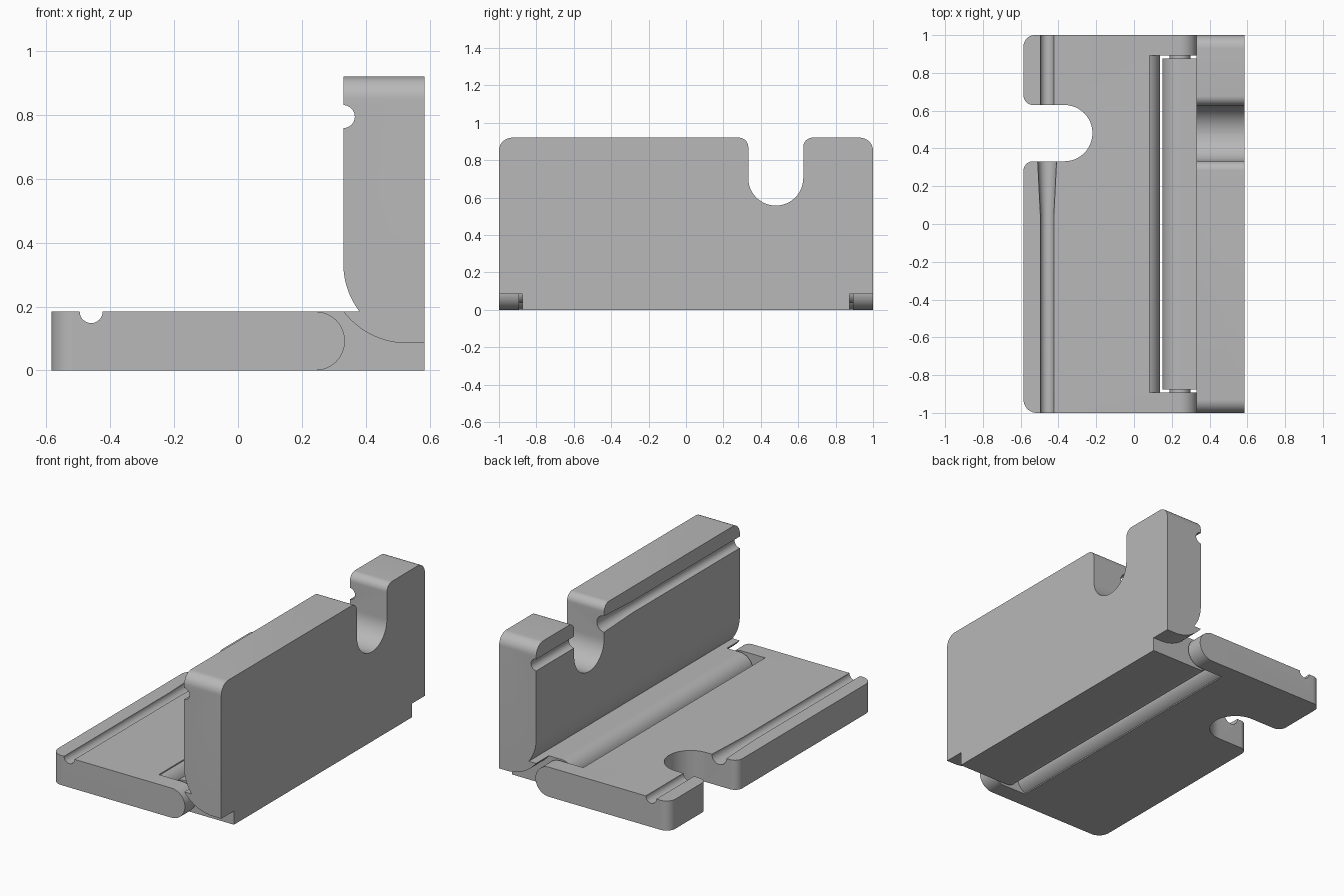
import bpy, bmesh, math
from mathutils import Vector

if "Cube" in bpy.data.objects:
    bpy.data.objects.remove(bpy.data.objects["Cube"])

grey = bpy.data.materials.new("light_grey")
grey.diffuse_color = (0.48, 0.48, 0.48, 1)
grey.use_nodes = True
grey.node_tree.nodes["Principled BSDF"].inputs["Base Color"].default_value = grey.diffuse_color

PLACE = {'x': lambda a, b, c: (c, a, b),
         'y': lambda a, b, c: (a, c, b),
         'z': lambda a, b, c: (a, b, c)}


def arc(cx, cy, r, a0, a1, n=16):
    return [(cx + r * math.cos(math.radians(a0 + (a1 - a0) * i / n)),
             cy + r * math.sin(math.radians(a0 + (a1 - a0) * i / n))) for i in range(n + 1)]


def fillet(corners, n=12):
    """Outline from (x, y, radius) corners, rounding those with a radius."""
    out = []
    for i, (x, y, r) in enumerate(corners):
        if r == 0:
            out.append((x, y))
            continue
        p = Vector((x, y))
        u = (Vector(corners[i - 1][:2]) - p).normalized()
        v = (Vector(corners[(i + 1) % len(corners)][:2]) - p).normalized()
        half = u.angle(v) / 2
        centre = p + (u + v).normalized() * r / math.sin(half)
        start = p + u * r / math.tan(half) - centre
        end = p + v * r / math.tan(half) - centre
        turn = start.angle_signed(end)
        a0 = math.atan2(start.y, start.x)
        for k in range(n + 1):
            a = a0 - turn * k / n
            out.append((centre.x + r * math.cos(a), centre.y + r * math.sin(a)))
    return out


def loft(name, sections, axis):
    """Solid through matching outlines: sections = [(position, outline), ...]."""
    bm = bmesh.new()
    rings = [[bm.verts.new(PLACE[axis](a, b, c)) for a, b in o] for c, o in sections]
    for r0, r1 in zip(rings, rings[1:]):
        for i in range(len(r0)):
            j = (i + 1) % len(r0)
            bm.faces.new((r0[i], r0[j], r1[j], r1[i]))
    bm.faces.new(rings[0])
    bm.faces.new(rings[-1])
    bmesh.ops.recalc_face_normals(bm, faces=bm.faces)
    me = bpy.data.meshes.new(name)
    bm.to_mesh(me)
    bm.free()
    me.materials.append(grey)
    ob = bpy.data.objects.new(name, me)
    bpy.context.collection.objects.link(ob)
    return ob


def prism(name, outline, axis, lo, hi):
    return loft(name, [(lo, outline), (hi, outline)], axis)


def boolean(ob, cutter, op='DIFFERENCE'):
    mod = ob.modifiers.new("cut", 'BOOLEAN')
    mod.operation, mod.object, mod.solver = op, cutter, 'EXACT'
    bpy.context.view_layer.objects.active = ob
    bpy.ops.object.modifier_apply(modifier=mod.name)
    bpy.data.objects.remove(cutter)


def groove(cx, cz):
    """Round channel along y that flares towards the finger notch."""
    stations = [(-1.2, .036), (.05, .036), (.33, .05), (.48, .05), (.6, .036), (1.2, .036)]
    return loft("groove_cutter",
                [(y, arc(cx, cz, r, 0, 360 - 360 / 32, 31)) for y, r in stations], 'y')


def smooth(ob):
    bpy.ops.object.select_all(action='DESELECT')
    ob.select_set(True)
    bpy.context.view_layer.objects.active = ob
    bpy.ops.object.shade_smooth_by_angle(angle=math.radians(30))


T = 0.184            # plate thickness
HX, HZ = 0.243, 0.092  # hinge axis

# Flat leaf: side profile with a round hinge end, trimmed to its plan outline
leaf = prism("flat_leaf", fillet([(-.7, 0, 0), (.335, 0, .0919), (.335, T, .0919), (-.7, T, 0)]),
             'y', -1.1, 1.1)
plan = fillet([(-.585, -1, .07), (.5, -1, 0), (.5, 1, 0), (-.585, 1, .06),
               (-.585, .63, .05), (-.22, .63, .1485), (-.22, .332, .1485), (-.585, .332, .05)])
boolean(leaf, prism("plan_cutter", plan, 'z', -.1, .3), 'INTERSECT')
# Opening between the hinge arms, with a rounded inner edge
opening = [(.5, -.1), (.081, -.1)] + arc(.045, HZ, .092, -67, 67) + [(.081, .3), (.5, .3)]
boolean(leaf, prism("opening_cutter", opening, 'y', -.893, .893))
boolean(leaf, groove(-.46, T))

# Upright leaf: wall, base block and hinge barrel in one side profile
barrel = fillet([(.3, T, 0), (.151, T, .0919), (.151, 0, .0919), (.3, 0, 0)])
profile = ([(.585, 0), (.585, .92), (.33, .92)] + arc(.58, .335, .25, 180, 217.2) + barrel)
upright = prism("upright_leaf", profile, 'y', -1.1, 1.1)
side = fillet([(-1, -.1, 0), (1, -.1, 0), (1, .92, .07), (.627, .92, .05), (.627, .557, .1465),
               (.333, .557, .1465), (.333, .92, .05), (-1, .92, .07)])
boolean(upright, prism("side_cutter", side, 'x', 0, .8), 'INTERSECT')
# Clearance for the hinge arms at both ends
clear = ([(.7, -.1), (.7, .085)] + arc(.53, .335, .25, 270, 217.1)
         + [(.325, .3), (0, .3), (0, -.1)])
for lo, hi in ((-1.2, -.875), (.875, 1.2)):
    boolean(upright, prism("clearance_cutter", clear, 'y', lo, hi))
boolean(upright, groove(.33, .795))

# Hinge pins joining barrel and arms
pins = [prism("hinge_pin", arc(HX, HZ, .055, 0, 348.75, 31), 'y', s * .85, s * .93) for s in (-1, 1)]

for part in [leaf, upright] + pins:
    smooth(part)
